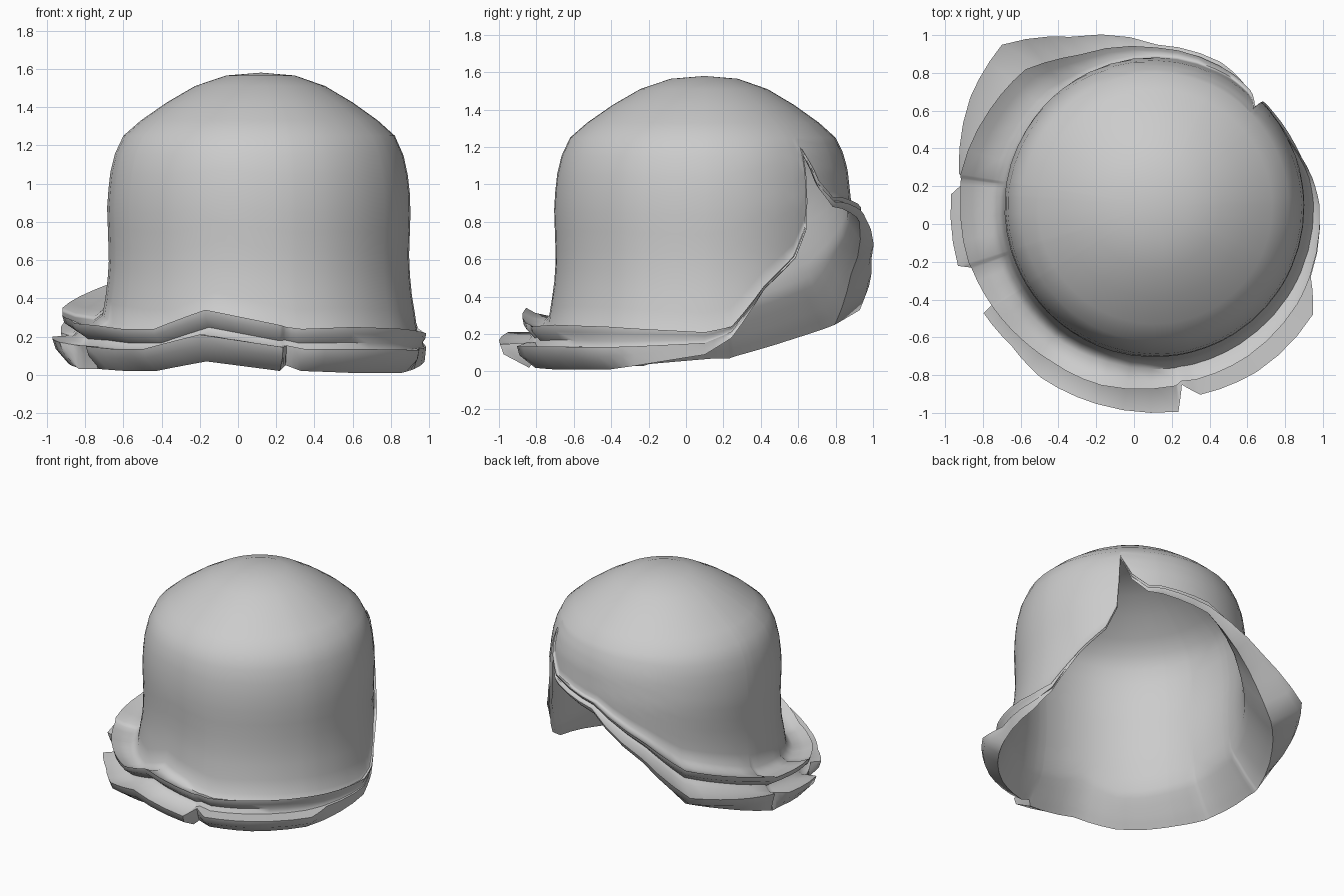
import bpy, bmesh
from math import radians, cos, sin

if "Cube" in bpy.data.objects:
    bpy.data.objects.remove(bpy.data.objects["Cube"], do_unlink=True)

CX, CY = 0.12, 0.10
# crown outline: height, radius
CROWN = [(1.58, 0.0), (1.565, .18), (1.51, .34), (1.425, .485), (1.33, .62), (1.25, .71),
         (1.17, .75), (1.08, .775), (.9, .795), (.6, .785), (.45, .795), (.3, .82), (0, .86)]
# hem, anticlockwise from the slit: angle, lowest height, outer radius, fold band height
HEM = [(45, 1.17, .74, .02), (51, .98, .78, .04), (59, .88, .81, .05), (66, .87, .83, .06),
       (90, .8, .85, .08), (117, .52, 1.0, .15), (134, .25, 1.18, .26), (150, .18, 1.14, .26),
       (171, .08, 1.06, .27), (172.5, .07, 1.01, .26), (177, .07, 1.09, .25),
       (197, .04, 1.1, .25), (199, .03, 1.02, .24), (211, .03, 1.01, .23),
       (212, .03, 1.08, .23), (224, .02, 1.07, .22), (236, .02, 1.1, .22), (253, .07, 1.1, .27),
       (276, .02, 1.1, .24), (278, .05, .96, .2), (283, .02, 1.03, .22), (301, .01, 1.03, .24),
       (325, .01, 1.01, .23), (335, .03, .9, .2), (360, .09, .86, .12), (370, .18, .82, .06),
       (384, .44, .8, .02), (398, .6, .79, .02), (403.5, .75, .79, .02), (404.5, .95, .78, .02),
       (405, 1.17, .74, .02)]
# fold section: share of upper lip reach, share of lower lip reach, share of band height
FOLDS = [(.25, 0, .84), (.7, 0, .9), (1, 0, 1), (.95, 0, .85), (.6, 0, .66), (.75, 0, .52),
         (0, 1, .52), (0, .93, .3), (.85, 0, 0)]
LINING = [(.12, 0, .8), (.3, 0, .6), (.5, 0, .35), (.7, 0, .15), (.85, 0, 0)]


def crown_radius(z):
    for (z1, r1), (z0, r0) in zip(CROWN, CROWN[1:]):
        if z >= z0:
            return r1 + (r0 - r1) * (z1 - z) / (z1 - z0)
    return CROWN[-1][1]


def hem_columns(steps=3):
    cols = []
    for a, b in zip(HEM, HEM[1:]):
        for i in range(steps):
            cols.append([p + (q - p) * i / steps for p, q in zip(a, b)])
    return cols + [list(HEM[-1])]


def column(angle, low, outer, band, section, inset):
    """Points from the crown top, down the wall and across the hem section."""
    top = low + band
    lean = 1 + .02 * cos(radians(angle - 225))
    pts = [(r * lean - inset * min(1, r * 5), z - inset) for z, r in CROWN[1:6]]
    start = CROWN[5][0]
    for i in range(1, 11):
        z = start + (top - start) * i / 10
        pts.append((crown_radius(z) * lean - inset, z))
    wall = crown_radius(top) * lean
    upper = band * (.6 + .25 * cos(radians(angle - 170)))
    lower = max(outer - wall, 0)
    pts += [(wall + upper * u + lower * v - inset * f, low + band * f) for u, v, f in section]
    c, s = cos(radians(angle)), sin(radians(angle))
    return [(CX + r * c, CY + r * s, z) for r, z in pts]


def build_shell(name, section, inset, mat):
    bm = bmesh.new()
    apex = bm.verts.new((CX, CY, CROWN[0][0] - inset))
    cols = [[bm.verts.new(p) for p in column(*h, section, inset)] for h in hem_columns()]
    for a, b in zip(cols, cols[1:]):
        bm.faces.new((apex, a[0], b[0]))
        for i in range(len(a) - 1):
            bm.faces.new((a[i], a[i + 1], b[i + 1], b[i]))
    # close the crown above the slit
    bmesh.ops.remove_doubles(bm, verts=bm.verts, dist=0.0005)
    if inset:
        bmesh.ops.reverse_faces(bm, faces=bm.faces)
    me = bpy.data.meshes.new(name)
    bm.to_mesh(me)
    bm.free()
    ob = bpy.data.objects.new(name, me)
    bpy.context.collection.objects.link(ob)
    me.materials.append(mat)
    bpy.ops.object.select_all(action='DESELECT')
    ob.select_set(True)
    bpy.context.view_layer.objects.active = ob
    bpy.ops.object.shade_smooth_by_angle(angle=radians(60))


grey = bpy.data.materials.new("plain_grey")
grey.use_nodes = True
grey.diffuse_color = (.6, .6, .6, 1)
grey.node_tree.nodes["Principled BSDF"].inputs["Base Color"].default_value = (.6, .6, .6, 1)

build_shell("hat_outer_shell", FOLDS, 0.0, grey)
build_shell("hat_lining", LINING, 0.012, grey)
